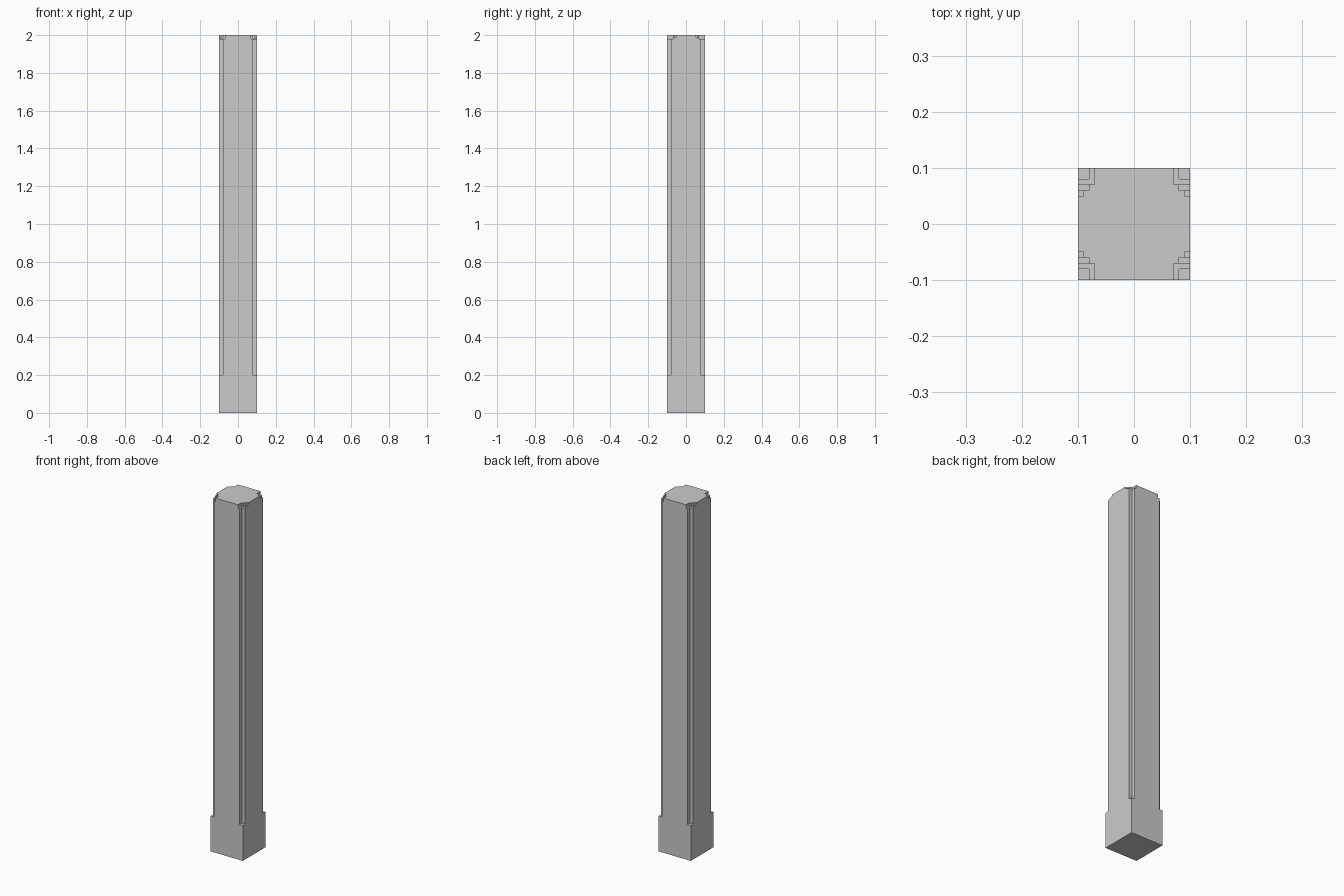
import bpy, bmesh
from mathutils import Matrix, Vector

if "Cube" in bpy.data.objects:
    bpy.data.objects.remove(bpy.data.objects["Cube"])

def box(bm, lo, hi):
    lo, hi = Vector(lo), Vector(hi)
    m = Matrix.Translation((lo + hi) / 2) @ Matrix.Diagonal((*(hi - lo), 1))
    bmesh.ops.create_cube(bm, size=1, matrix=m)

def make(name, boxes):
    bm = bmesh.new()
    for lo, hi in boxes:
        box(bm, lo, hi)
    me = bpy.data.meshes.new(name)
    bm.to_mesh(me)
    bm.free()
    ob = bpy.data.objects.new(name, me)
    bpy.context.collection.objects.link(ob)
    return ob

# Square post
post = make("post", [((-.1, -.1, 0), (.1, .1, 2))])

# Corner cuts: inner x, inner y, bottom z (long groove, then stepped chips at the top)
cuts = [(.08, .08, .20), (.07, .07, 1.98), (.08, .06, 1.985), (.09, .05, 1.99)]
cutters = []
for i, (x, y, z) in enumerate(cuts):
    boxes = []
    for sx in (-1, 1):
        for sy in (-1, 1):
            xs, ys = sorted((sx * x, sx * .15)), sorted((sy * y, sy * .15))
            boxes.append(((xs[0], ys[0], z), (xs[1], ys[1], 2.1 + i * .01)))
    cutter = make(f"corner_cutter_{i}", boxes)
    cutter.hide_render = True
    mod = post.modifiers.new(f"corner_cut_{i}", 'BOOLEAN')
    mod.operation, mod.solver, mod.object = 'DIFFERENCE', 'EXACT', cutter
    cutters.append(cutter)

# Bake the cuts and drop the cutters
deps = bpy.context.evaluated_depsgraph_get()
baked = bpy.data.meshes.new_from_object(post.evaluated_get(deps))
post.modifiers.clear()
post.data = baked
for c in cutters:
    bpy.data.objects.remove(c)
